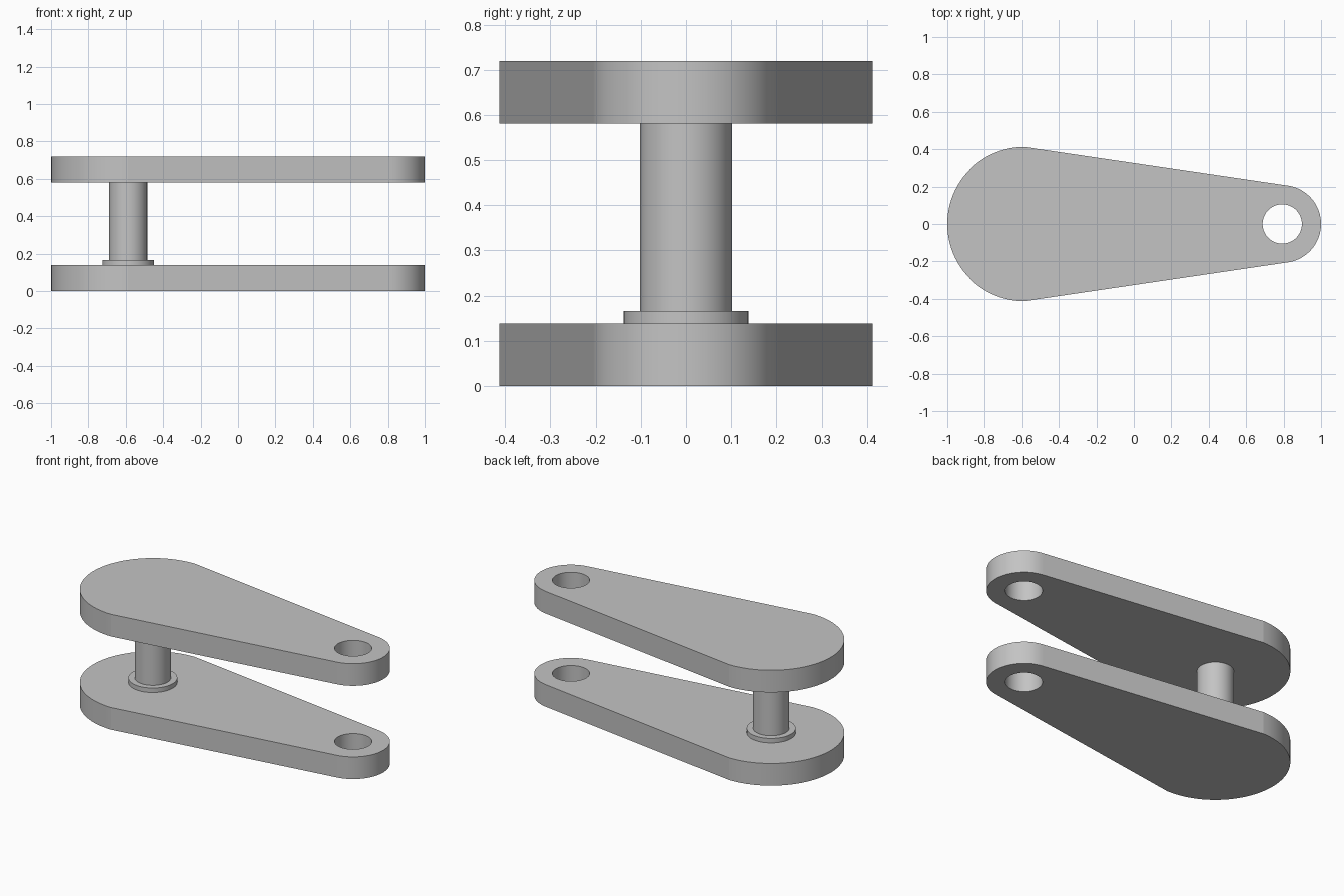
import bpy, bmesh
from math import cos, sin, pi, asin

cube = bpy.data.objects.get("Cube")
if cube:
    bpy.data.objects.remove(cube, do_unlink=True)

BIG_X, BIG_R = -0.587, 0.413
SMALL_X, SMALL_R = 0.793, 0.207
HOLE_R, PIN_R, COLLAR_R = 0.105, 0.102, 0.138
THICK, UPPER_Z, COLLAR_TOP = 0.138, 0.581, 0.166

grey = bpy.data.materials.new("plain grey")
grey.use_nodes = True
colour = (0.55, 0.55, 0.55, 1)
grey.diffuse_color = colour
grey.node_tree.nodes["Principled BSDF"].inputs["Base Color"].default_value = colour


def arc(cx, r, start, end, steps):
    return [(cx + r * cos(start + (end - start) * i / steps),
             r * sin(start + (end - start) * i / steps)) for i in range(steps + 1)]


def extrude_loops(name, loops, z0, z1):
    """Fill closed outlines (later ones are holes) and extrude them upward."""
    bm = bmesh.new()
    edges = []
    for loop in loops:
        vs = [bm.verts.new((x, y, z0)) for x, y in loop]
        edges += [bm.edges.new((v, vs[(i + 1) % len(vs)])) for i, v in enumerate(vs)]
    bmesh.ops.triangle_fill(bm, use_beauty=True, edges=edges)
    ext = bmesh.ops.extrude_face_region(bm, geom=bm.faces[:], use_keep_orig=True)
    top = [v for v in ext["geom"] if isinstance(v, bmesh.types.BMVert)]
    bmesh.ops.translate(bm, verts=top, vec=(0, 0, z1 - z0))
    bmesh.ops.recalc_face_normals(bm, faces=bm.faces[:])
    # Curved walls are smooth; caps and the long straight walls stay flat
    for f in bm.faces:
        longest = max(e.calc_length() for e in f.edges)
        f.smooth = abs(f.normal.z) < 0.5 and longest < 1
    mesh = bpy.data.meshes.new(name)
    bm.to_mesh(mesh)
    bm.free()
    mesh.materials.append(grey)
    obj = bpy.data.objects.new(name, mesh)
    bpy.context.collection.objects.link(obj)
    return obj


def circle(cx, r, steps=64):
    return arc(cx, r, 0, 2 * pi, steps)[:-1]


# Teardrop link plates with a hole at the narrow end
tilt = asin((BIG_R - SMALL_R) / (SMALL_X - BIG_X))
outline = (arc(BIG_X, BIG_R, pi / 2, 3 * pi / 2, 48)
           + arc(SMALL_X, SMALL_R, tilt - pi / 2, pi / 2 - tilt, 48))
for name, z in (("lower_plate", 0), ("upper_plate", UPPER_Z)):
    extrude_loops(name, [outline, circle(SMALL_X, HOLE_R)], z, z + THICK)

# Pin joining the plates, with a collar at its foot
extrude_loops("collar", [circle(BIG_X, COLLAR_R)], THICK, COLLAR_TOP)
extrude_loops("pin", [circle(BIG_X, PIN_R)], COLLAR_TOP, UPPER_Z)
